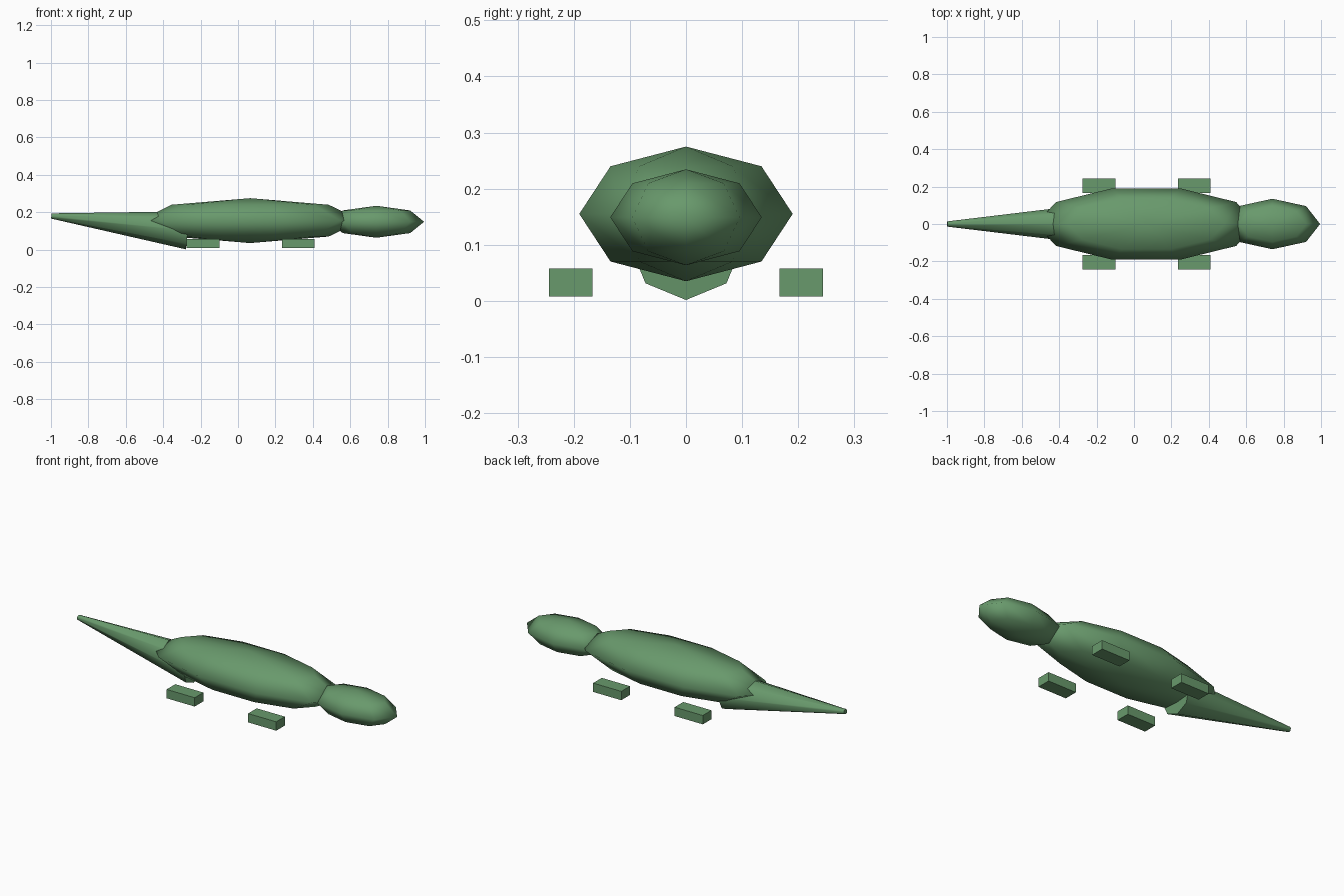
import bpy, bmesh
from math import atan2
from mathutils import Matrix, Vector

if "Cube" in bpy.data.objects:
    bpy.data.objects.remove(bpy.data.objects["Cube"])

green = bpy.data.materials.new("green_skin")
green.diffuse_color = (0.14, 0.32, 0.15, 1)
green.use_nodes = True
green.node_tree.nodes["Principled BSDF"].inputs["Base Color"].default_value = green.diffuse_color


def finish(name, bm, matrix, smooth):
    bm.transform(matrix)
    bmesh.ops.recalc_face_normals(bm, faces=bm.faces[:])
    for f in bm.faces:
        f.smooth = smooth
    mesh = bpy.data.meshes.new(name)
    bm.to_mesh(mesh)
    bm.free()
    mesh.materials.append(green)
    obj = bpy.data.objects.new(name, mesh)
    bpy.context.collection.objects.link(obj)
    return obj


def ellipsoid(name, centre, radii, segments):
    bm = bmesh.new()
    bmesh.ops.create_uvsphere(bm, u_segments=segments, v_segments=4, radius=1)
    # turn the sphere so that one column of vertices lies on the x axis
    v = max(bm.verts, key=lambda p: p.co.xy.length)
    spin = Matrix.Rotation(-atan2(v.co.y, v.co.x), 4, 'Z')
    m = Matrix.Translation(centre) @ Matrix.Diagonal((*radii, 1)) @ spin
    return finish(name, bm, m, True)


# body and head: coarse ellipsoids
ellipsoid("body", (0.065, 0, 0.155), (0.594, 0.2, 0.12), 10)
ellipsoid("head", (0.74, 0, 0.149), (0.255, 0.135, 0.0855), 8)

# tail: tilted eight-sided cone, wide end under the body
base, tip = Vector((-0.268, 0, 0.103)), Vector((-0.998, 0, 0.180))
axis = tip - base
bm = bmesh.new()
bmesh.ops.create_cone(bm, cap_ends=True, segments=8, radius1=0.102,
                      radius2=0.014, depth=axis.length)
tilt = Matrix.Rotation(-axis.angle(Vector((0, 0, 1))), 4, 'Y')
tail = finish("tail", bm, Matrix.Translation((base + tip) / 2) @ tilt, False)
for f in tail.data.polygons:
    f.use_smooth = len(f.vertices) == 4

# four block feet
for end, x in (("back", -0.188), ("front", 0.322)):
    for side, y in (("left", 0.2055), ("right", -0.2055)):
        bm = bmesh.new()
        bmesh.ops.create_cube(bm, size=1)
        m = Matrix.Translation((x, y, 0.033)) @ Matrix.Diagonal((0.176, 0.077, 0.05, 1))
        finish(f"{end}_{side}_foot", bm, m, False)
